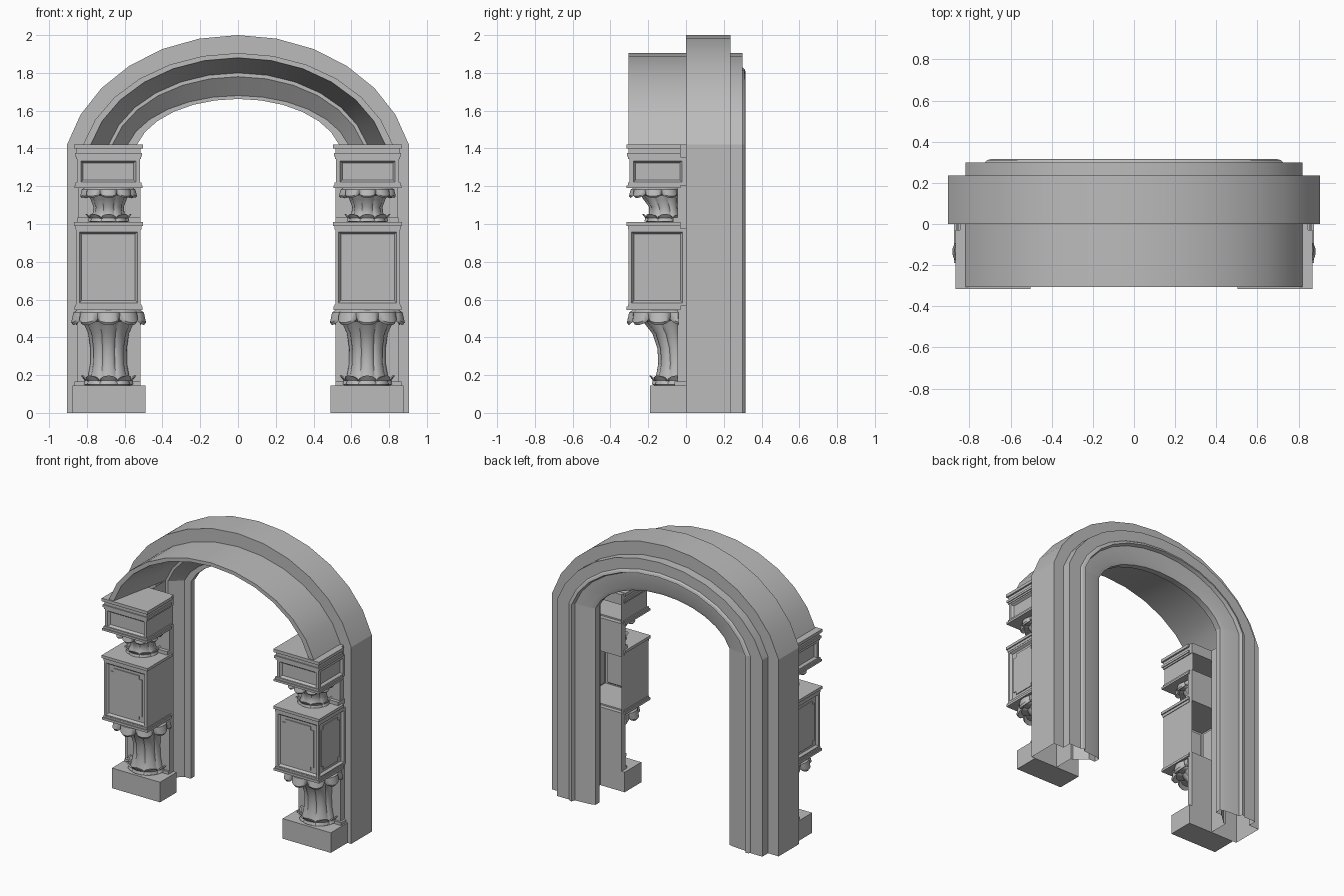
import bpy, bmesh, math

cube = bpy.data.objects.get("Cube")
if cube:
    bpy.data.objects.remove(cube)

stone = bpy.data.materials.new("grey_stone")
stone.use_nodes = True
GREY = (0.5, 0.5, 0.5, 1)
stone.diffuse_color = GREY
stone.node_tree.nodes["Principled BSDF"].inputs["Base Color"].default_value = GREY

SPRING = 1.42               # height where the arch curve starts
STEPS = 12                  # arch segments
START = math.radians(13.8)  # the curve is an ellipse cut above its widest line


def finish(bm, name, angle=25):
    bmesh.ops.recalc_face_normals(bm, faces=bm.faces)
    mesh = bpy.data.meshes.new(name)
    bm.to_mesh(mesh)
    bm.free()
    mesh.materials.append(stone)
    obj = bpy.data.objects.new(name, mesh)
    bpy.context.collection.objects.link(obj)
    bpy.ops.object.select_all(action='DESELECT')
    obj.select_set(True)
    bpy.context.view_layer.objects.active = obj
    bpy.ops.object.shade_smooth_by_angle(angle=math.radians(angle))


def loft(name, rows, caps=True, angle=25):
    """Join closed rows of points with quads, with optional end caps."""
    bm = bmesh.new()
    rows = [[bm.verts.new(p) for p in row] for row in rows]
    n = len(rows[0])
    for a, b in zip(rows, rows[1:]):
        for i in range(n):
            j = (i + 1) % n
            bm.faces.new((a[i], a[j], b[j], b[i]))
    if caps:
        bm.faces.new(rows[0])
        bm.faces.new(rows[-1])
    finish(bm, name, angle)


def arch_row(section, step):
    """One cross-section of the arch; points are (half width, crown height, depth)."""
    t = START + (math.pi - 2 * START) * step / STEPS
    x = math.cos(t) / math.cos(START)
    z = (math.sin(t) - math.sin(START)) / (1 - math.sin(START))
    return [(a * x, y, SPRING + (top - SPRING) * z) for a, top, y in section]


def box(name, side, x, y, z, border=0):
    """Box beside the opening; a border sinks front and outer panels and opens the back."""
    spans = (sorted(side * v for v in x), y, z)
    bm = bmesh.new()
    bmesh.ops.create_cube(bm, size=1)
    for v in bm.verts:
        v.co = [(hi + lo) / 2 + c * (hi - lo) for c, (lo, hi) in zip(v.co, spans)]
    bm.normal_update()
    if border:
        faces = [f for f in bm.faces if f.normal.y < -.9 or f.normal.x * side > .9]
        rear = [f for f in bm.faces if f.normal.y > .9]
        bmesh.ops.inset_individual(bm, faces=faces, thickness=border)
        bmesh.ops.inset_individual(bm, faces=faces, thickness=.016, depth=-.016)
        bmesh.ops.delete(bm, geom=rear, context='FACES_ONLY')
    finish(bm, name)


def notched_plate(name, side, centre, half_w, half_h, outward):
    """Thin raised plate with stepped corners, facing front or outward."""
    c = .025
    corner = [(half_w, half_h - c), (half_w - c, half_h - c), (half_w - c, half_h)]
    ring = []
    for sx, sz in ((1, 1), (-1, 1), (-1, -1), (1, -1)):
        pts = [(sx * u, sz * w) for u, w in corner]
        ring += pts if sx * sz > 0 else pts[::-1]
    cx, cy, cz = centre
    loft(name, [[((cx + d) * side, cy + u, cz + w) if outward else
                 ((cx + u) * side, cy - d, cz + w) for u, w in ring] for d in (0, .006)])


def carved(name, side, lobes, profile):
    """Leafy half round: rows are (radius, height, centre depth, scallop, droop)."""
    steps = lobes * 10
    rows = []
    for r, z, yc, scallop, droop in profile:
        row = []
        for i in range(steps):
            t = math.tau * i / steps - math.pi / 2
            lobe = abs(math.cos(math.pi * lobes * i / steps)) ** .6
            rr = r * (1 - scallop * (1 - lobe))
            y = min(yc + rr * math.sin(t), -.04)
            row.append((side * (.685 + rr * math.cos(t)), y, z + droop * lobe))
        rows.append(row)
    loft(name, rows, False, 40)


# Mouldings shared by the jambs and the arch: rear steps, then the inner trim
trim = [(.905, 2.0, 0), (.905, 2.0, .235), (.82, 1.905, .235), (.82, 1.905, .30),
        (.725, 1.828, .30), (.715, 1.82, .31), (.695, 1.805, .315),
        (.685, 1.795, .29), (.57, 1.685, .28), (.535, 1.662, .27),
        (.535, 1.662, .225), (.585, 1.68, .225), (.665, 1.78, .15), (.685, 1.80, .15)]
hood = [(.78, 1.88, -.305), (.82, 1.905, -.305), (.82, 1.905, 0)]
loft("arch", [arch_row(trim + hood, i) for i in range(STEPS + 1)])

for side, label in ((1, "left"), (-1, "right")):
    # Jamb, hollow behind the pilaster
    loft(label + "_jamb", [[(side * a, y, z) for a, _, y in trim + [(.685, 0, 0)]]
                           for z in (0, SPRING)], False)

    # Pedestal and backing slabs with flared feet
    box(label + "_pedestal", side, (.49, .875), (-.19, 0), (0, .145))
    box(label + "_lower_backing", side, (.515, .85), (-.045, 0), (.14, .565))
    box(label + "_lower_foot", side, (.515, .865), (-.06, 0), (.145, .165))
    box(label + "_upper_backing", side, (.515, .845), (-.045, 0), (.97, 1.21))
    box(label + "_upper_foot", side, (.515, .85), (-.07, 0), (1.0, 1.035))
    box(label + "_cap_backing", side, (.515, .845), (-.045, 0), (1.345, SPRING))

    # Panelled blocks
    box(label + "_middle_block", side, (.515, .858), (-.305, 0), (.565, .975), .025)
    notched_plate(label + "_front_plate", side, (.6865, -.289, .77), .125, .158, False)
    notched_plate(label + "_side_plate", side, (.842, -.1525, .77), .105, .158, True)
    box(label + "_top_block", side, (.52, .853), (-.30, 0), (1.2, 1.355), .03)

    # Stacked mouldings: bottom height, top height, overhang
    for i, (lo, hi, out) in enumerate([(.545, .562, .01), (.562, .575, .004), (.97, .99, .004),
                                       (.99, 1.01, .012), (1.19, 1.205, .01), (1.205, 1.22, .003),
                                       (1.345, 1.358, .002), (1.358, 1.375, .008),
                                       (1.375, 1.40, 0), (1.40, 1.422, .012)]):
        box(f"{label}_moulding_{i + 1}", side, (.515 - out, .856 + out),
            (-.304 - out, -.03), (lo, hi))

    # Carved shafts
    carved(label + "_lower_shaft", side, 8,
           [(.12, .145, -.05, 0, 0), (.11, .19, -.05, .08, 0), (.097, .26, -.05, .12, 0),
            (.096, .34, -.055, .12, 0), (.108, .42, -.07, .12, 0), (.135, .48, -.09, .08, 0),
            (.16, .55, -.11, 0, 0)])
    carved(label + "_upper_shaft", side, 8,
           [(.10, 1.01, -.11, 0, 0), (.085, 1.05, -.11, .08, 0), (.08, 1.09, -.115, .12, 0),
            (.095, 1.13, -.13, .1, 0), (.12, 1.20, -.15, 0, 0)])

    # Leaf rings at the foot and crown of each shaft: base height, depth, radius, thickness
    for part, z, yc, r, h in (("lower", .145, -.05, .145, .055), ("upper", 1.01, -.11, .122, .045)):
        carved(f"{label}_{part}_foot_leaves", side, 8,
               [(r * .78, z, yc, 0, 0), (r * .9, z + h * .1, yc, .05, 0),
                (r * .87, z + h * .4, yc, .1, h * .1), (r, z + h * .45, yc, .15, h * .5),
                (r * .93, z + h * .5, yc, .15, h * .45), (r * .74, z + h * .3, yc, .05, 0)])
    for part, z, yc, r, h in (("lower", .55, -.113, .2, .09), ("upper", 1.195, -.15, .152, .06)):
        carved(f"{label}_{part}_crown", side, 9,
               [(r * .62, z - h * .75, yc + .025, 0, 0), (r * .83, z - h * .55, yc, .08, -h * .15),
                (r * .95, z - h * .6, yc, .14, -h * .35), (r, z - h * .5, yc, .14, -h * .3),
                (r * .94, z - h * .2, yc, .07, 0), (r * .8, z, yc, 0, 0)])
